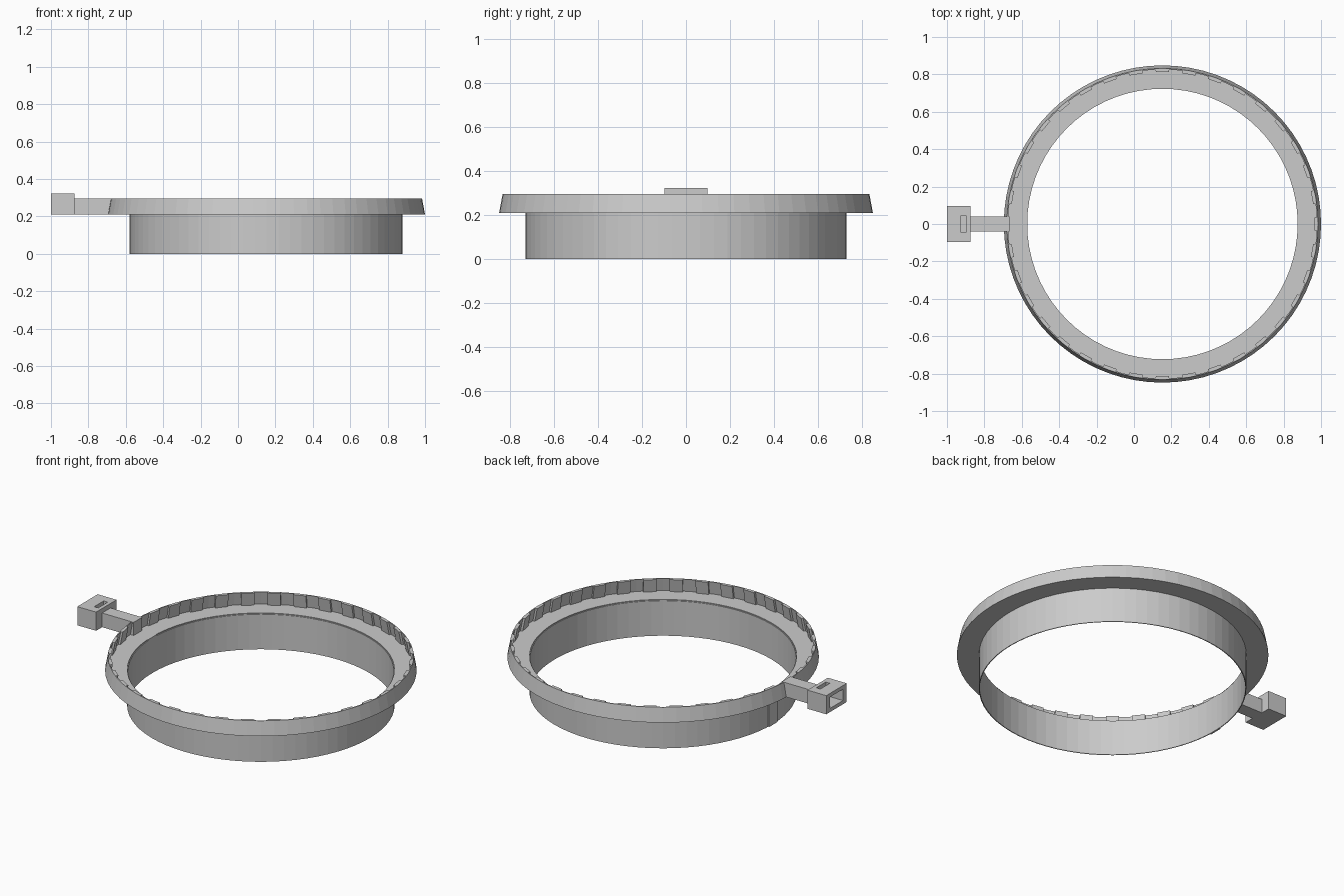
import bpy, bmesh
from math import cos, sin, radians, pi

if "Cube" in bpy.data.objects:
    bpy.data.objects.remove(bpy.data.objects["Cube"])

CX = 0.152      # ring centre along x
SEGS = 72
FLOOR, TOP = 0.21, 0.295

grey = bpy.data.materials.new("light_grey")
grey.use_nodes = True
grey.diffuse_color = (0.6, 0.6, 0.6, 1)
grey.node_tree.nodes["Principled BSDF"].inputs["Base Color"].default_value = (0.6, 0.6, 0.6, 1)


def finish(name, bm):
    bmesh.ops.recalc_face_normals(bm, faces=bm.faces)
    mesh = bpy.data.meshes.new(name)
    bm.to_mesh(mesh)
    bm.free()
    mesh.materials.append(grey)
    ob = bpy.data.objects.new(name, mesh)
    bpy.context.collection.objects.link(ob)
    return ob


def sweep(bm, profile, start, steps, closed):
    """Turn a closed (radius, z) profile around the ring axis."""
    n = len(profile)
    cols = []
    for i in range(steps if closed else steps + 1):
        a = start + 2 * pi * i / SEGS
        cols.append([bm.verts.new((CX + r * cos(a), r * sin(a), z)) for r, z in profile])
    for i in range(steps):
        p, q = cols[i], cols[(i + 1) % len(cols)]
        for j in range(n):
            k = (j + 1) % n
            bm.faces.new((p[j], q[j], q[k], p[k]))
    if not closed:
        bm.faces.new(cols[0])
        bm.faces.new(cols[-1])


def ring(name, profile):
    bm = bmesh.new()
    sweep(bm, profile, 0, SEGS, True)
    return finish(name, bm)


def box(name, lo, hi):
    bm = bmesh.new()
    bmesh.ops.create_cube(bm, size=1)
    for v in bm.verts:
        v.co = [(a + b) / 2 + c * (b - a) for a, b, c in zip(lo, hi, v.co)]
    return finish(name, bm)


# Thin collar, flat ledge and sloping skirt
ring("collar", [(0.728, 0), (0.728, FLOOR), (0.723, FLOOR), (0.723, 0)])
ring("ledge", [(0.727, FLOOR), (0.843, FLOOR), (0.843, FLOOR + 0.006), (0.727, FLOOR + 0.006)])
ring("skirt", [(0.848, FLOOR), (0.832, TOP), (0.826, TOP), (0.842, FLOOR)])

# Gripping tabs inside the skirt, left out where the arm joins
bm = bmesh.new()
tab = [(0.843, FLOOR), (0.828, TOP), (0.813, TOP), (0.829, FLOOR)]
for i in range(0, SEGS, 2):
    if i != SEGS // 2:
        sweep(bm, tab, radians(-2.5 + 5 * i), 1, False)
finish("grip_tabs", bm)

# Flat strip down the collar below the arm
box("collar_strip", (-0.581, -0.04, 0), (-0.57, 0.04, FLOOR + 0.006))

# Arm and end block
box("arm", (-0.878, -0.04, FLOOR), (-0.665, 0.04, TOP))
block = box("end_block", (-1, -0.097, FLOOR), (-0.875, 0.097, 0.322))

# Pocket in the end of the block and slot in its top
cutters = [box("pocket_cutter", (-1.1, -0.062, 0.232), (-0.897, 0.062, 0.3)),
           box("slot_cutter", (-0.924, -0.045, 0.26), (-0.8975, 0.045, 0.4))]
for c in cutters:
    c.hide_render = True
    c.hide_viewport = True
    c.display_type = 'WIRE'
    mod = block.modifiers.new(c.name, 'BOOLEAN')
    mod.operation = 'DIFFERENCE'
    mod.solver = 'EXACT'
    mod.object = c
